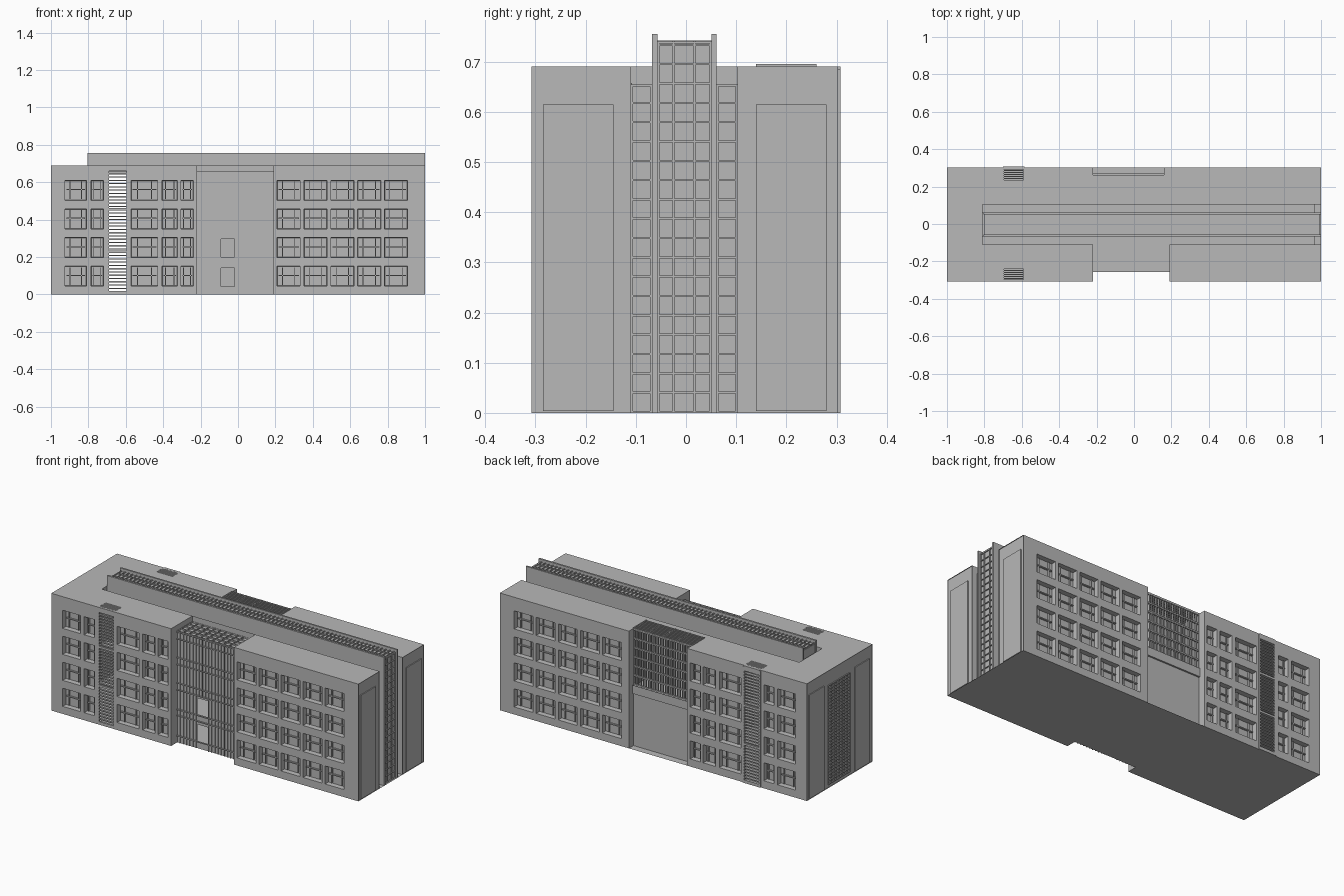
import bpy, bmesh
from mathutils import Vector

if "Cube" in bpy.data.objects:
    bpy.data.objects.remove(bpy.data.objects["Cube"], do_unlink=True)

mat = bpy.data.materials.new("plain_grey")
mat.use_nodes = True
GREY = (0.48, 0.48, 0.48, 1)
mat.diffuse_color = GREY
mat.node_tree.nodes["Principled BSDF"].inputs["Base Color"].default_value = GREY

FRONT, BACK, TOP, STRIP, RIDGE = -0.308, 0.303, 0.69, 0.655, 0.755
SLOT = (-0.11, 0.103)
RECESS = (-0.22, 0.19)
NOTCH = (-0.22, 0.16)
SHAFT = (-0.695, -0.59)


def finish(name, bm):
    me = bpy.data.meshes.new(name)
    bm.to_mesh(me)
    bm.free()
    me.materials.append(mat)
    ob = bpy.data.objects.new(name, me)
    bpy.context.collection.objects.link(ob)
    return ob


def sheet(name, axis, level, us, vs, facing, skip=None, window=None):
    """Single flat skin across an axis, cut on a grid, with openings and sunk windows."""
    us, vs = sorted(set(us)), sorted(set(vs))
    bm = bmesh.new()

    def at(u, v):
        p = [u, v]
        p.insert("xyz".index(axis), level)
        return bm.verts.new(p)
    grid = [[at(u, v) for v in vs] for u in us]
    sunk = []
    for i in range(len(us) - 1):
        for j in range(len(vs) - 1):
            u, v = (us[i] + us[i + 1]) / 2, (vs[j] + vs[j + 1]) / 2
            if skip and skip(u, v):
                continue
            f = bm.faces.new((grid[i][j], grid[i + 1][j], grid[i + 1][j + 1], grid[i][j + 1]))
            f.normal_update()
            if f.normal["xyz".index(axis)] * facing < 0:
                f.normal_flip()
            if window and window(u, v):
                sunk.append(f)
    if sunk:
        bm.normal_update()
        bmesh.ops.inset_individual(bm, faces=sunk, thickness=0.006)
        bmesh.ops.inset_individual(bm, faces=sunk, thickness=0.003, depth=-0.028)
    loose = [v for v in bm.verts if not v.link_faces]
    bmesh.ops.delete(bm, geom=loose, context='VERTS')
    return finish(name, bm)


def boxes(name, items):
    """Many boxes given as (x0, x1, y0, y1, z0, z1) in one object."""
    bm = bmesh.new()
    for x0, x1, y0, y1, z0, z1 in items:
        vs = bmesh.ops.create_cube(bm, size=1)["verts"]
        for v in vs:
            v.co = Vector((x1 if v.co.x > 0 else x0, y1 if v.co.y > 0 else y0,
                           z1 if v.co.z > 0 else z0))
    return finish(name, bm)


def within(r, v):
    return r[0] < v < r[1]


def steps(a, b, n):
    return [a + (b - a) * i / n for i in range(n + 1)]


# Window layout
rows = [(0.04 + 0.153 * i, 0.155 + 0.153 * i) for i in range(4)]
left_cols = [(-0.93, -0.805), (-0.79, -0.715), (-0.575, -0.425), (-0.41, -0.32), (-0.31, -0.235)]
right_cols = [(0.205 + 0.1435 * i, 0.337 + 0.1435 * i) for i in range(5)]
cols = left_cols + right_cols
xcuts = [-1, 1, *SHAFT] + [e for c in cols for e in c]
zcuts = [0, TOP] + [e for r in rows for e in r]


def is_window(x, z):
    return any(within(c, x) for c in cols) and any(within(r, z) for r in rows)


# Long facades with sunk windows
for label, y, gap, out in (("front", FRONT, RECESS, -1), ("back", BACK, NOTCH, 1)):
    sheet(label + "_facade", "y", y, xcuts + list(gap), zcuts, out,
          lambda x, z: within(gap, x) or within(SHAFT, x), is_window)
    bars = []
    pane = y - out * 0.028
    ys = sorted((pane, pane + out * 0.01))
    for a, b in cols:
        for c, d in rows:
            m = (c + d) / 2 + 0.004
            bars.append((a + 0.012, b - 0.012, *ys, m - 0.003, m + 0.003))
            for x in (a + 0.25 * (b - a), b - 0.25 * (b - a)):
                bars.append((x - 0.002, x + 0.002, *ys, c + 0.01, d - 0.01))
    boxes(label + "_window_bars", bars)

    # Louvred stair shaft
    a, b = SHAFT
    inner = y - out * 0.07
    lip = y + out * (0.005 if out > 0 else 0)
    face = sorted((lip, y - out * 0.012))
    deep = sorted((lip, inner))
    louvres = [(a, b, *face, z - 0.003, z + 0.003) for z in steps(0.015, 0.645, 36)]
    louvres += [(a, b, *deep, z, z + 0.012) for z in (0, 0.222, 0.45)]
    louvres += [(x - 0.005, x + 0.005, *face, 0, TOP - 0.005) for x in (a, b)]
    louvres += [(a, b, *face, STRIP + 0.005, TOP)]
    louvres += [(a, b, v - 0.003, v + 0.003, TOP - 0.015, TOP) for v in steps(y - out * 0.016, inner, 5)]
    boxes(label + "_stair_louvres", louvres)

# Flat roof and underside
INNER = 0.235


def roof_gap(x, y):
    return ((within(RECESS, x) and y < SLOT[0]) or (x > -0.81 and within(SLOT, y))
            or (within(NOTCH, x) and y > 0.14) or (within(SHAFT, x) and abs(y) > INNER))


sheet("roof", "z", TOP, [-1, -0.81, 1, *SHAFT, *RECESS, *NOTCH],
      [FRONT, -INNER, *SLOT, 0.14, INNER, BACK], 1, roof_gap)
sheet("underside", "z", 0, [-1, 1, *RECESS], [FRONT, -0.25, BACK], -1,
      lambda x, y: within(RECESS, x) and y < -0.25)

# End walls with thin raised panels
sheet("left_end_wall", "x", 0.995, [FRONT, *SLOT, BACK], [0, TOP], 1, lambda y, z: within(SLOT, y))
sheet("right_end_wall", "x", -0.995, [FRONT, BACK], [0, TOP], -1)
boxes("end_panels", [(s * 0.995 - 0.005, s * 0.995 + 0.005, *p, 0.004, 0.615)
                     for s in (-1, 1) for p in ((-0.285, -0.145), (0.14, 0.28))])
grille = [(-1, -0.99, -0.1, 0.1, z - 0.003, z + 0.003) for z in steps(0.02, 0.6, 30)]
grille += [(-1, -0.99, y - 0.002, y + 0.002, 0.02, 0.6) for y in steps(-0.1, 0.1, 8)]
boxes("right_end_grille", grille)

# Spine slot: side faces, raised twin walls and glazed strips
for y, out in zip(SLOT, (1, -1)):
    sheet("slot_side", "y", y, [-0.81, 0.96, 1], [0, STRIP, TOP], out, lambda x, z: x < 0.96 and z < STRIP)
sheet("slot_end", "x", -0.81, SLOT, [STRIP, TOP], 1)
spine = ((-0.068, -0.057), (0.051, 0.061))
boxes("spine_walls", [(-0.805, 0.96, *w, STRIP - 0.01, RIDGE) for w in spine]
      + [(0.96, 1, *w, 0, RIDGE) for w in spine])

MID = (-0.057, 0.051)
SIDES = ((SLOT[0], -0.068), (0.061, SLOT[1]))
sheet("ridge_glass", "z", 0.735, [-0.8, 0.985], MID, 1)
sheet("ridge_back_end", "x", -0.8, MID, [STRIP, 0.735], -1)
ribs = [(x - 0.002, x + 0.002, *MID, 0.735, 0.742) for x in steps(-0.795, 0.98, 71)]
ribs += [(-0.8, 0.985, y - 0.002, y + 0.002, 0.735, 0.742) for y in (-0.025, 0.017)]
boxes("ridge_glazing_ribs", ribs)

# Glazed end of the spine
levels = [0.002 + 0.0385 * i for i in range(20)]
mesh = []
for x, strips, top in ((0.985, (MID,), 0.74), (0.96, SIDES, STRIP)):
    for a, b in strips:
        sheet("end_glass", "x", x, [a, b], [0, top], 1)
        mesh += [(x, x + 0.006, a, b, z - 0.002, z + 0.002) for z in levels + [top - 0.002] if z < top]
        uprights = [a + 0.002, b - 0.002] + ([-0.025, 0.017] if top > TOP else [])
        mesh += [(x, x + 0.006, y - 0.002, y + 0.002, 0, top) for y in uprights]
boxes("end_glazing_bars", mesh)
for a, b in SIDES:
    sheet("side_strip_glass", "z", STRIP, [-0.81, 0.96], [a, b], 1)

# Front entrance recess with curtain wall, openings and glazed top
DOOR = (-0.09, -0.02)
DOOR_ROWS = ((0.04, 0.14), (0.2, 0.295))
for x, out in zip(RECESS, (1, -1)):
    sheet("recess_side", "x", x, [FRONT, SLOT[0]], [0, TOP], out)
sheet("curtain_wall", "y", -0.25, [*RECESS, *DOOR], [0, STRIP] + [e for r in DOOR_ROWS for e in r], -1,
      lambda x, z: within(DOOR, x) and any(within(r, z) for r in DOOR_ROWS))
sheet("recess_glass_top", "z", STRIP - 0.005, RECESS, [-0.25, SLOT[0]], 1)
sheet("recess_top_edge", "y", SLOT[0], RECESS, [STRIP - 0.005, TOP], -1)
bars = [(x - 0.0015, x + 0.0015, -0.255, -0.25, 0.31 if within(DOOR, x) else 0, STRIP)
        for x in steps(*RECESS, 20)]
bars += [(*RECESS, -0.256, -0.25, z - 0.003, z + 0.003) for z in (0.04, 0.16, 0.195, 0.31, 0.35, 0.46, 0.5, 0.61, 0.65)]
bars += [(x - 0.002, x + 0.002, -0.25, SLOT[0], STRIP - 0.005, STRIP + 0.003) for x in steps(*RECESS, 11)]
bars += [(*RECESS, y - 0.002, y + 0.002, STRIP - 0.005, STRIP + 0.003) for y in steps(-0.25, SLOT[0], 4)]
boxes("curtain_wall_bars", bars)

# Back notch: lower wall, ledge, screened loggia and glazed canopy
for x, out in zip(NOTCH, (1, -1)):
    sheet("notch_side", "x", x, [0.14, 0.26, BACK], [0, 0.35, TOP], out,
          lambda y, z: y < 0.26 and z < 0.35)
sheet("notch_lower_wall", "y", 0.26, NOTCH, [0, 0.31], 1)
sheet("loggia_wall", "y", 0.14, NOTCH, [0.35, TOP], 1)
sheet("loggia_floor", "z", 0.35, NOTCH, [0.14, 0.27], 1)
sheet("ledge_face", "y", 0.27, NOTCH, [0.31, 0.36], 1)
sheet("ledge_soffit", "z", 0.31, NOTCH, [0.26, 0.27], -1)
sheet("canopy_glass", "z", TOP - 0.002, NOTCH, [0.14, 0.26], 1)
screen = [(x - 0.002, x + 0.002, 0.25, 0.26, 0.35, TOP) for x in steps(*NOTCH, 24)]
screen += [(*NOTCH, 0.25, 0.262, z - 0.004, z + 0.004) for z in steps(0.36, 0.685, 6)]
screen += [(x - 0.003, x + 0.003, 0.14, 0.26, TOP - 0.01, TOP + 0.005) for x in steps(*NOTCH, 4)]
screen += [(*NOTCH, y - 0.002, y + 0.002, TOP - 0.008, TOP + 0.004) for y in steps(0.145, 0.258, 8)]
boxes("loggia_screen", screen)
